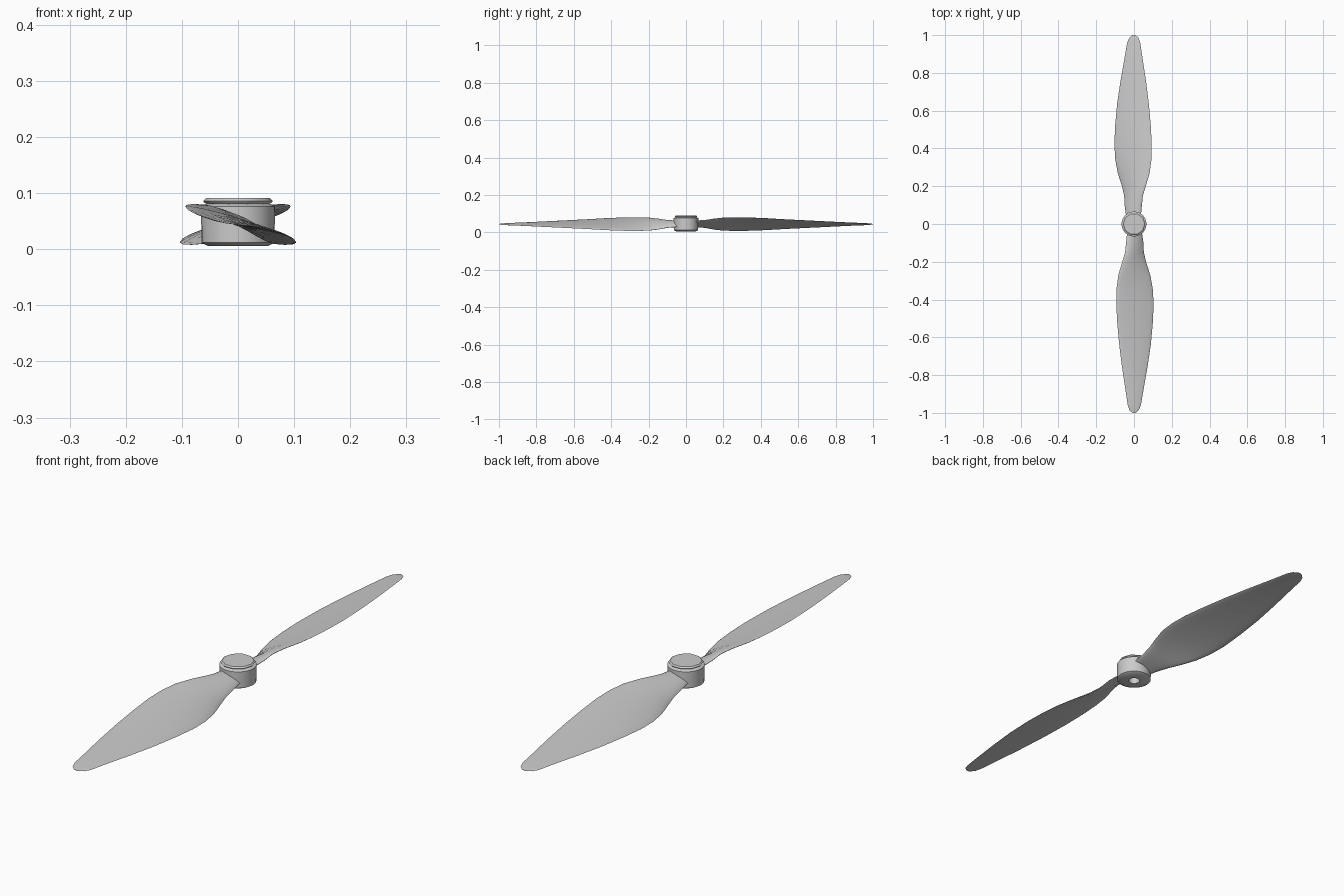
import bpy, bmesh, math

cube = bpy.data.objects.get("Cube")
if cube:
    bpy.data.objects.remove(cube, do_unlink=True)

grey = bpy.data.materials.new("light_grey_plastic")
grey.use_nodes = True
colour = (0.6, 0.6, 0.6, 1)
grey.diffuse_color = colour
grey.node_tree.nodes["Principled BSDF"].inputs["Base Color"].default_value = colour


def loft(name, rings, cap_ends, angle):
    """Skin a list of closed rings of points into one smooth object."""
    bm = bmesh.new()
    rows = [[bm.verts.new(p) for p in ring] for ring in rings]
    n = len(rows[0])
    for a, b in zip(rows, rows[1:]):
        for i in range(n):
            j = (i + 1) % n
            bm.faces.new((a[i], a[j], b[j], b[i]))
    if cap_ends:
        bm.faces.new(rows[0])
        bm.faces.new(rows[-1])
    bmesh.ops.recalc_face_normals(bm, faces=bm.faces)
    mesh = bpy.data.meshes.new(name)
    bm.to_mesh(mesh)
    bm.free()
    mesh.materials.append(grey)
    obj = bpy.data.objects.new(name, mesh)
    bpy.context.collection.objects.link(obj)
    bpy.ops.object.select_all(action="DESELECT")
    obj.select_set(True)
    bpy.context.view_layer.objects.active = obj
    bpy.ops.object.shade_smooth_by_angle(angle=math.radians(angle))
    return obj


def lathe(name, profile, sides):
    rings = [[(r * math.cos(math.tau * i / sides), r * math.sin(math.tau * i / sides), z)
              for i in range(sides)] for r, z in profile]
    return loft(name, rings, True, 30)


# Hub barrel with a blind shaft hole underneath, and a faceted cap on top
lathe("hub", [(0.021, 0.06), (0.021, 0.006), (0.054, 0.006), (0.065, 0.012),
              (0.066, 0.076), (0.054, 0.082)], 32)
lathe("hub_cap", [(0.05, 0.078), (0.06, 0.083), (0.062, 0.086), (0.057, 0.091)], 10)

# Blade stations: distance out, left edge x, right edge x, half rise, half thickness
STATIONS = [
    (0.03, -0.035, 0.040, 0.012, 0.012),
    (0.10, -0.042, 0.050, 0.018, 0.012),
    (0.15, -0.047, 0.052, 0.028, 0.011),
    (0.20, -0.062, 0.064, 0.034, 0.010),
    (0.27, -0.083, 0.086, 0.036, 0.009),
    (0.34, -0.092, 0.099, 0.035, 0.008),
    (0.42, -0.094, 0.104, 0.032, 0.008),
    (0.52, -0.089, 0.100, 0.026, 0.007),
    (0.64, -0.078, 0.089, 0.020, 0.006),
    (0.76, -0.063, 0.071, 0.014, 0.005),
    (0.88, -0.045, 0.050, 0.008, 0.004),
    (0.96, -0.033, 0.036, 0.005, 0.003),
    (0.985, -0.024, 0.026, 0.003, 0.002),
    (1.0, -0.008, 0.008, 0.001, 0.001),
]
POINTS = 20


def section(dist, left, right, rise, thick):
    """Twisted, slightly cambered blade section, high on its left edge."""
    ring = []
    for i in range(POINTS):
        a = math.tau * i / POINTS
        s = math.cos(a)
        x = (left + right) / 2 + s * (right - left) / 2
        z = 0.044 - s * rise + thick * (math.sin(a) * 0.8 + 0.5 * (1 - s * s))
        ring.append((x, -dist, z))
    return ring


front = [section(*st) for st in STATIONS]
back = [[(-x, -y, z) for x, y, z in ring] for ring in front]
loft("front_blade", front, True, 50)
loft("back_blade", back, True, 50)
